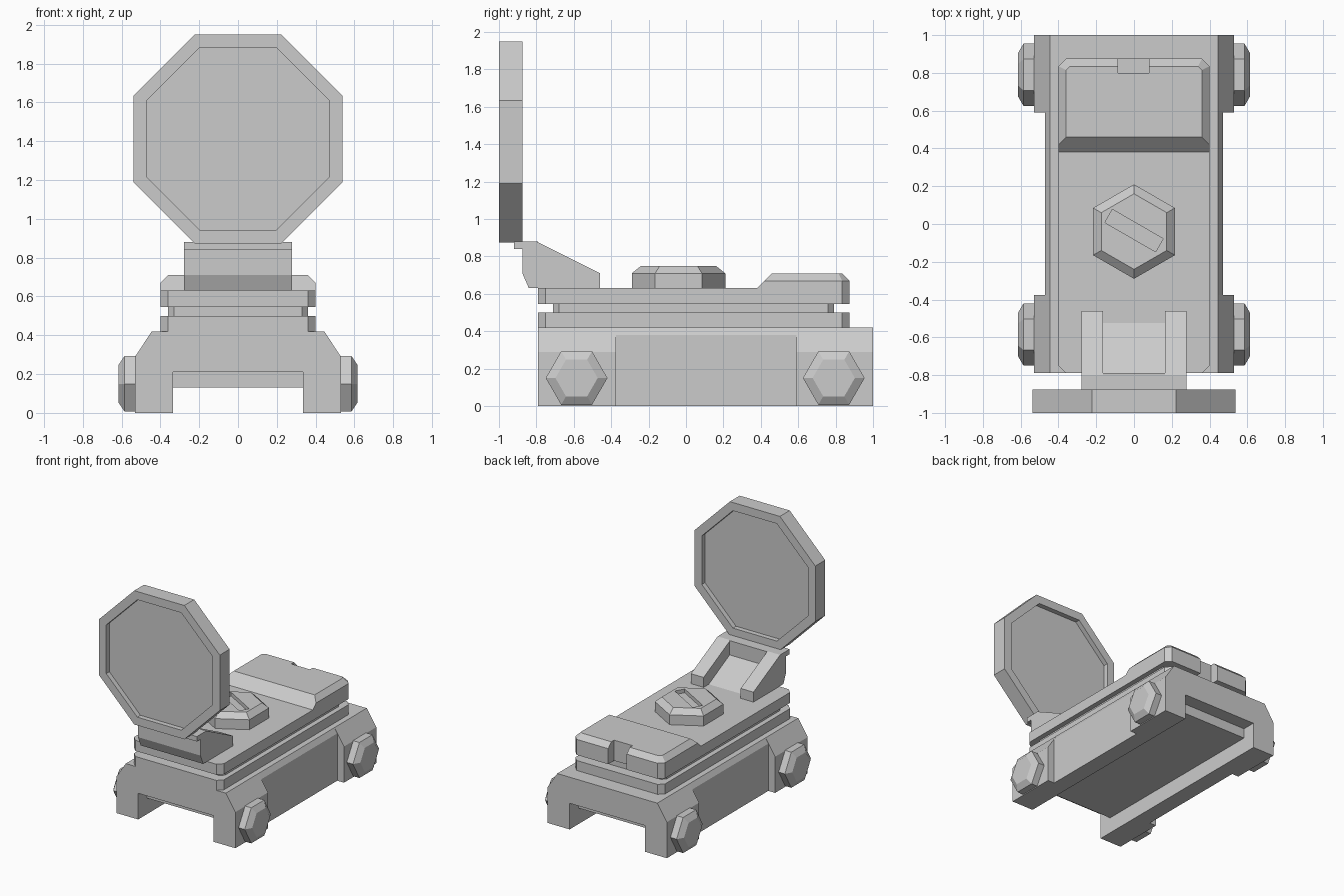
import bpy, bmesh, math
from mathutils import Matrix

if "Cube" in bpy.data.objects:
    bpy.data.objects.remove(bpy.data.objects["Cube"], do_unlink=True)

grey = bpy.data.materials.new("plain_grey")
grey.use_nodes = True
COLOUR = (0.6, 0.6, 0.6, 1)
grey.diffuse_color = COLOUR
grey.node_tree.nodes["Principled BSDF"].inputs["Base Color"].default_value = COLOUR


def place(axis, u, v, d):
    """Point with depth d along the axis and (u, v) across it."""
    return {"x": (d, u, v), "y": (u, d, v), "z": (u, v, d)}[axis]


def loft(name, axis, rings):
    """Solid skinned through (depth, outline) rings, capped at both ends."""
    bm = bmesh.new()
    loops = [[bm.verts.new(place(axis, u, v, d)) for u, v in pts] for d, pts in rings]
    n = len(loops[0])
    for a, b in zip(loops, loops[1:]):
        for i in range(n):
            j = (i + 1) % n
            bm.faces.new((a[i], a[j], b[j], b[i]))
    bm.faces.new(loops[0])
    bm.faces.new(loops[-1])
    bmesh.ops.remove_doubles(bm, verts=bm.verts, dist=1e-5)
    bmesh.ops.recalc_face_normals(bm, faces=bm.faces)
    mesh = bpy.data.meshes.new(name)
    bm.to_mesh(mesh)
    bm.free()
    mesh.materials.append(grey)
    obj = bpy.data.objects.new(name, mesh)
    bpy.context.scene.collection.objects.link(obj)
    return obj


def prism(name, axis, lo, hi, pts):
    return loft(name, axis, [(lo, pts), (hi, pts)])


def box(name, x, y, z):
    return prism(name, "z", z[0], z[1],
                 [(x[0], y[0]), (x[1], y[0]), (x[1], y[1]), (x[0], y[1])])


def polygon(sides, radius, cu=0, cv=0, turn=0):
    return [(cu + radius * math.cos(turn + math.tau * i / sides),
             cv + radius * math.sin(turn + math.tau * i / sides)) for i in range(sides)]


def clipped(w, front, back, c):
    """Rectangle with all four corners clipped."""
    right = [(w - c, front), (w, front + c), (w, back - c), (w - c, back)]
    return right + [(-x, y) for x, y in reversed(right)]


def cut(target, cutter):
    cutter.hide_render = True
    cutter.hide_viewport = True
    mod = target.modifiers.new("cut", "BOOLEAN")
    mod.operation = "DIFFERENCE"
    mod.solver = "EXACT"
    mod.object = cutter


# Base with a bottom channel and a recessed waist
def base_outline(w, shoulder):
    half = [(0.335, 0.21), (0.335, 0), (w, 0), (w, shoulder), (0.445, 0.42)]
    return half + [(-x, z) for x, z in reversed(half)]


wide, waist = base_outline(0.53, 0.29), base_outline(0.47, 0.38)
loft("base", "y", [(-0.79, wide), (-0.375, wide), (-0.375, waist),
                   (0.59, waist), (0.59, wide), (1, wide)])
box("channel_filler", (-0.335, 0.335), (-0.68, 0.89), (0.13, 0.215))

# Stacked plates
prism("lower_plate", "z", 0.42, 0.5, clipped(0.4, -0.79, 0.875, 0.04))
prism("plate_neck", "z", 0.5, 0.545, clipped(0.36, -0.71, 0.79, 0.03))
top_plate = prism("top_plate", "z", 0.545, 0.63, clipped(0.4, -0.79, 0.875, 0.04))


# Raised rear block with a small notch
def block_outline(w, front, back, c):
    half = [(w, front), (w, back - c), (w - c, back)]
    return half + [(-x, y) for x, y in reversed(half)]


rear_block = loft("rear_block", "z", [(0.63, block_outline(0.4, 0.38, 0.875, 0.04)),
                                      (0.67, block_outline(0.4, 0.42, 0.875, 0.04)),
                                      (0.71, block_outline(0.36, 0.46, 0.835, 0.02))])
notch = box("notch_cutter", (-0.085, 0.08), (0.8, 0.95), (0.53, 0.8))
cut(top_plate, notch)
cut(rear_block, notch)

# Hexagonal knob with a slanted slot
turn = math.pi / 6
knob = loft("knob", "z", [(z, polygon(6, r, 0, -0.04, turn))
                          for z, r in ((0.63, 0.25), (0.71, 0.25), (0.75, 0.2))])
slot = box("slot_cutter", (-0.155, 0.155), (-0.04, 0.04), (0.72, 0.8))
slot.matrix_world = Matrix.Translation((0, -0.035, 0)) @ Matrix.Rotation(-turn, 4, "Z")
cut(knob, slot)

# Side bolts
for side, label in ((1, "left"), (-1, "right")):
    for y, end in ((-0.585, "front"), (0.79, "rear")):
        loft(f"{end}_{label}_bolt", "x", [(side * d, polygon(6, r, y, 0.15))
             for d, r in ((0.52, 0.165), (0.585, 0.165), (0.615, 0.113))])

# Hinge: two cheeks around a sunken ramp
front_edge = [(-0.92, 0.88), (-0.92, 0.84), (-0.875, 0.84), (-0.875, 0.71), (-0.84, 0.63)]
cheek = front_edge + [(-0.46, 0.63), (-0.46, 0.71), (-0.8, 0.88)]
ramp = front_edge + [(-0.525, 0.63), (-0.79, 0.765), (-0.79, 0.88)]
prism("left_hinge_cheek", "x", 0.165, 0.278, cheek)
prism("right_hinge_cheek", "x", -0.278, -0.165, cheek)
prism("hinge_ramp", "x", -0.165, 0.165, ramp)

# Upright octagonal lid, sunken on both faces
apothem = math.cos(math.pi / 8)
loft("lid", "y", [(y, polygon(8, r / apothem, 0, 1.412, math.pi / 8))
                  for y, r in ((-0.96, 0.472), (-1, 0.472), (-1, 0.538),
                               (-0.875, 0.538), (-0.875, 0.472), (-0.915, 0.472))])
